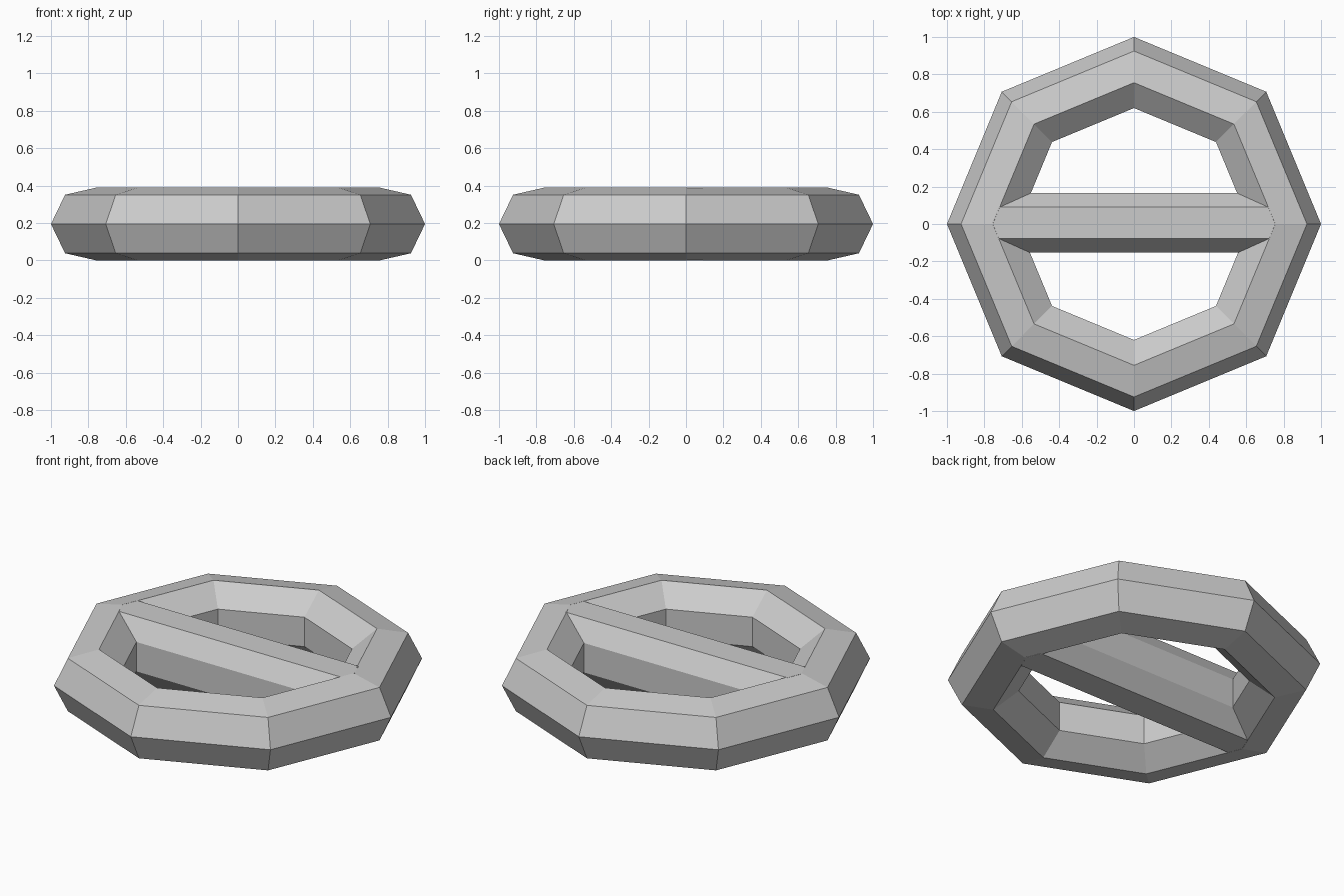
import bpy, bmesh, math

if "Cube" in bpy.data.objects:
    bpy.data.objects.remove(bpy.data.objects["Cube"])

R, r, ZC = 0.8, 0.2, 0.195        # ring radius, tube radius, centre height
SIDES, TUBE = 8, 7


def make_object(name, bm):
    bmesh.ops.recalc_face_normals(bm, faces=bm.faces)
    me = bpy.data.meshes.new(name)
    bm.to_mesh(me)
    bm.free()
    ob = bpy.data.objects.new(name, me)
    bpy.context.collection.objects.link(ob)
    return ob


def tube_point(j):
    a = 2 * math.pi * j / TUBE
    return R + r * math.cos(a), r * math.sin(a)


# Eight-sided ring with a seven-sided tube
bm = bmesh.new()
loops = []
for i in range(SIDES):
    a = 2 * math.pi * i / SIDES
    loops.append([bm.verts.new((d * math.cos(a), d * math.sin(a), ZC + h))
                  for d, h in map(tube_point, range(TUBE))])
for i in range(SIDES):
    p, q = loops[i], loops[(i + 1) % SIDES]
    for j in range(TUBE):
        k = (j + 1) % TUBE
        bm.faces.new((p[j], q[j], q[k], p[k]))
ring = make_object("buckle_ring", bm)

# Crossbar whose chamfers line up with the ring's inner edges
top_r, top_h = tube_point(2)
side_h = tube_point(3)[1]
slope = math.tan(math.pi / 8)
top_h -= 0.0004
half = [(0.084, top_h), (0.159, side_h), (0.159, -side_h), (0.084, -top_h), (0, -top_h)]
profile = [(0, top_h)] + half + [(-y, z) for y, z in reversed(half[:-1])]

bm = bmesh.new()
ends = []
for s in (-1, 1):
    # Ends stop inside the ring, following its inner top edge
    ends.append([bm.verts.new((s * (top_r - slope * abs(y) + 0.004), y + 0.006, ZC + z))
                 for y, z in profile])
n = len(profile)
for j in range(n):
    k = (j + 1) % n
    bm.faces.new((ends[0][j], ends[1][j], ends[1][k], ends[0][k]))
for e in ends:
    # Each pointed end is two flat halves
    bm.faces.new(e[:n // 2 + 1])
    bm.faces.new(e[n // 2:] + e[:1])
bar = make_object("crossbar", bm)
bar.hide_render = True

# Fuse the bar into the ring
mod = ring.modifiers.new("join_bar", 'BOOLEAN')
mod.operation = 'UNION'
mod.solver = 'EXACT'
mod.object = bar
bpy.context.view_layer.objects.active = ring
ring.select_set(True)
bpy.ops.object.modifier_apply(modifier=mod.name)
bpy.data.objects.remove(bar)
